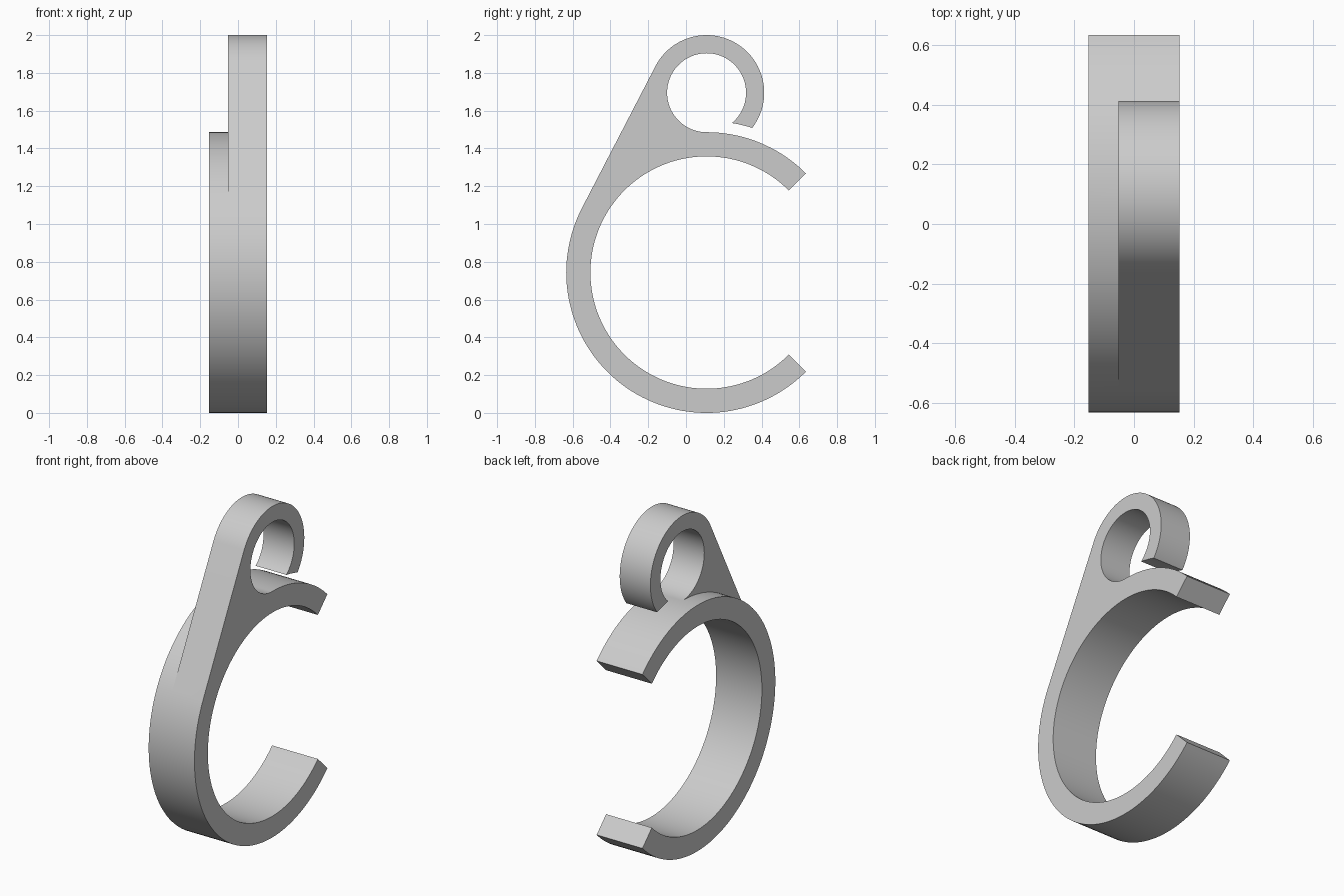
import bpy, bmesh
from math import cos, sin, asin, acos, atan2, radians, degrees, hypot

cube = bpy.data.objects.get("Cube")
if cube:
    bpy.data.objects.remove(cube, do_unlink=True)

# Main dimensions: open clip ring with a smaller hook ring above it
CY = 0.109
R_OUT, R_IN = 0.743, 0.615
EYE_Z, EYE_OUT = 1.695, 0.305
EYE_IN = EYE_Z - 2 * R_OUT
X_BACK, X_STEP, X_FACE = -0.153, -0.052, 0.153
GAP_R = 0.803


def arc(z, r, a0, a1, step=2.5):
    """Points (y, z) on an arc, angles in degrees."""
    n = max(2, round(abs(a1 - a0) / step))
    angles = [radians(a0 + (a1 - a0) * i / n) for i in range(n + 1)]
    return [(CY + r * cos(a), z + r * sin(a)) for a in angles]


def gap_angle(r):
    """Angle on the hook ring where it meets the gap circle round the clip."""
    d = EYE_Z - R_OUT
    h = (GAP_R ** 2 - r ** 2 - d ** 2) / (2 * d)
    return degrees(asin(h / r))


# Angle at which the straight flank touches both rings
flank = 180 - degrees(asin((R_OUT - EYE_OUT) / (EYE_Z - R_OUT)))

inner = arc(R_OUT, R_IN, 45, 315)
lower = arc(R_OUT, R_OUT, 315, flank)
shoulder = arc(R_OUT, R_OUT, flank, 90)
tip = arc(R_OUT, R_OUT, 90, 45)

tip_out, tip_in = gap_angle(EYE_OUT), gap_angle(EYE_IN)
eye_outer = arc(EYE_Z, EYE_OUT, flank, tip_out)
eye_inner = arc(EYE_Z, EYE_IN, tip_in, 270)


def clip_angle(p):
    return degrees(atan2(p[1] - R_OUT, p[0] - CY))


eye_end = arc(R_OUT, GAP_R, clip_angle(eye_outer[-1]), clip_angle(eye_inner[0]))
hook = eye_outer + eye_end[1:-1] + eye_inner

clip_outline = inner + lower + shoulder[1:] + tip[1:]
full_outline = inner + lower + hook + tip[1:]
hook_outline = hook + shoulder[::-1][1:]

bm = bmesh.new()


def cap(outline, x):
    bm.faces.new([bm.verts.new((x, y, z)) for y, z in outline])


def wall(outline, x0, x1):
    a = [bm.verts.new((x0, y, z)) for y, z in outline]
    b = [bm.verts.new((x1, y, z)) for y, z in outline]
    for i in range(len(a)):
        j = (i + 1) % len(a)
        bm.faces.new((a[i], a[j], b[j], b[i]))


# Narrow layer carries the clip only, wide layer carries clip and hook
cap(clip_outline, X_BACK)
wall(clip_outline, X_BACK, X_STEP)
cap(hook_outline, X_STEP)
wall(full_outline, X_STEP, X_FACE)
cap(full_outline, X_FACE)
bmesh.ops.remove_doubles(bm, verts=bm.verts, dist=0.0002)
bmesh.ops.recalc_face_normals(bm, faces=bm.faces)

mesh = bpy.data.meshes.new("clip_with_hook")
bm.to_mesh(mesh)
bm.free()
body = bpy.data.objects.new("clip_with_hook", mesh)
bpy.context.collection.objects.link(body)

# Plain grey material
grey = bpy.data.materials.new("plain grey")
grey.use_nodes = True
colour = (0.6, 0.6, 0.6, 1)
grey.diffuse_color = colour
grey.node_tree.nodes["Principled BSDF"].inputs["Base Color"].default_value = colour
mesh.materials.append(grey)

bpy.context.view_layer.objects.active = body
body.select_set(True)
bpy.ops.object.shade_smooth_by_angle(angle=radians(30))
